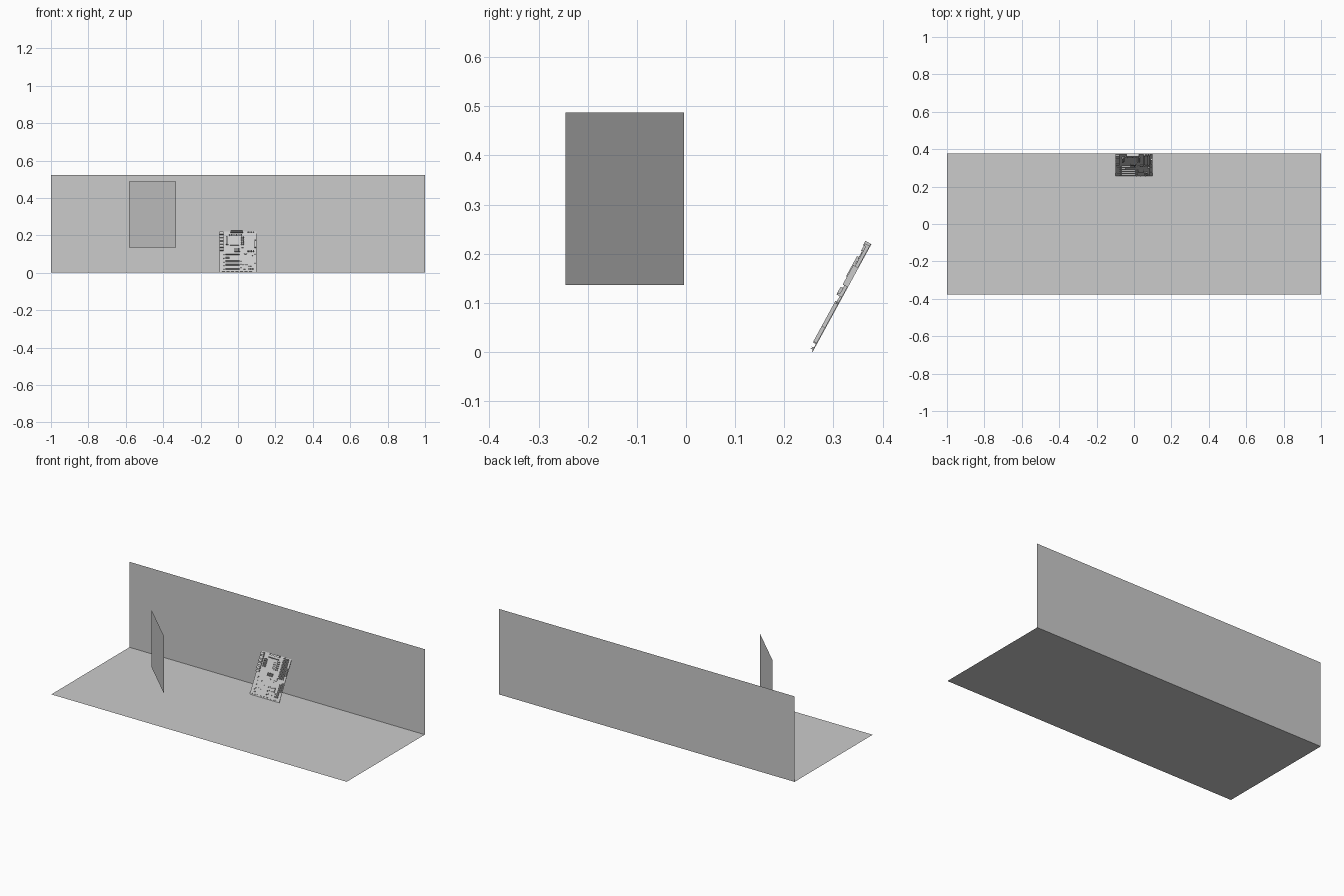
import bpy, bmesh, math
from mathutils import Matrix, Vector

if "Cube" in bpy.data.objects:
    bpy.data.objects.remove(bpy.data.objects["Cube"])


def quad(name, pts):
    me = bpy.data.meshes.new(name)
    me.from_pydata(pts, [], [(0, 1, 2, 3)])
    ob = bpy.data.objects.new(name, me)
    bpy.context.collection.objects.link(ob)
    return ob


# Floor, back wall and angled light panel (single sheets)
Y0, Y1, H = -0.377, 0.378, 0.523
quad("floor", [(-1, Y0, 0), (1, Y0, 0), (1, Y1, 0), (-1, Y1, 0)])
quad("back_wall", [(-1, Y1, 0), (1, Y1, 0), (1, Y1, H), (-1, Y1, H)])
A, B = (-0.583, -0.004), (-0.331, -0.245)
quad("light_panel", [(*B, 0.136), (*A, 0.136), (*A, 0.487), (*B, 0.487)])

# Board frame: x across, y up the board, z out of its face
TILT = Matrix.Translation((0, 0.2575, 0)) @ Matrix.Rotation(math.radians(61.4), 4, 'X')
T = 0.002


def part(name, boxes=(), cyls=()):
    """boxes: (x0, x1, y0, y1, z0, z1); cyls: (x, y, radius, height)"""
    bm = bmesh.new()
    for x0, x1, y0, y1, z0, z1 in boxes:
        m = Matrix.Translation(((x0 + x1) / 2, (y0 + y1) / 2, (z0 + z1) / 2))
        bmesh.ops.create_cube(bm, size=1, matrix=m @ Matrix.Diagonal((x1 - x0, y1 - y0, z1 - z0, 1)))
    for x, y, r, h in cyls:
        bmesh.ops.create_cone(bm, cap_ends=True, segments=12, radius1=r, radius2=r, depth=h,
                              matrix=Matrix.Translation((x, y, T + h / 2)))
    me = bpy.data.meshes.new(name)
    bm.to_mesh(me)
    bm.free()
    ob = bpy.data.objects.new(name, me)
    ob.matrix_world = TILT
    bpy.context.collection.objects.link(ob)
    return ob


def slot(x0, x1, y0, y1, h, along_x=True, wall=0.0012):
    """Open socket: base plus four thin walls"""
    z = T + h
    return [(x0, x1, y0, y1, T, T + h * 0.5),
            (x0, x1, y0, y0 + wall, T, z), (x0, x1, y1 - wall, y1, T, z),
            (x0, x0 + wall, y0, y1, T, z), (x1 - wall, x1, y0, y1, T, z)]


part("circuit_board", [(-0.1, 0.1, 0, 0.25, 0, T)])

# Memory slots with end latches
mem, latch = [], []
for i in range(4):
    x = 0.052 + i * 0.009
    mem += slot(x, x + 0.006, 0.130, 0.240, 0.006)
    for y in (0.126, 0.240):
        latch.append((x, x + 0.006, y, y + 0.005, T, 0.012))
part("memory_slots", mem)
part("memory_latches", latch)

# Expansion slots
exp = []
for i, y in enumerate((0.020, 0.042, 0.064, 0.086, 0.108)):
    exp += slot(-0.068, 0.008 if i != 3 else -0.045, y, y + 0.006, 0.007)
part("expansion_slots", exp)

# Processor socket, lid and lever
part("processor_socket", [(-0.042, 0.006, 0.166, 0.214, T, 0.005),
                          (-0.036, 0.000, 0.172, 0.208, 0.005, 0.007),
                          (0.007, 0.009, 0.164, 0.216, 0.004, 0.006)])

# Finned heatsinks
fins = []
for x0, x1, y0, y1, h in ((-0.020, 0.012, 0.126, 0.144, 0.0135),
                          (-0.064, -0.050, 0.168, 0.215, 0.014),
                          (0.024, 0.052, 0.045, 0.073, 0.007)):
    fins.append((x0, x1, y0, y1, T, T + 0.004))
    n = 5
    s = (x1 - x0) / (2 * n - 1)
    fins += [(x0 + 2 * k * s, x0 + (2 * k + 1) * s, y0, y1, T + 0.004, h) for k in range(n)]
part("heatsinks", fins)

# Rear ports along the left edge
part("rear_ports", [(-0.1, -0.078, y, y + d, T, h) for y, d, h in
                    ((0.228, 0.016, 0.012), (0.208, 0.016, 0.010), (0.190, 0.014, 0.012),
                     (0.170, 0.016, 0.010), (0.150, 0.014, 0.012), (0.132, 0.013, 0.010))])

# Power connectors, drive connectors
part("top_power_connector", slot(-0.040, 0.026, 0.240, 0.250, 0.012, wall=0.002))
part("side_power_connector", slot(0.089, 0.099, 0.150, 0.195, 0.010))
part("drive_connectors", slot(0.074, 0.082, 0.020, 0.100, 0.007) + slot(0.087, 0.094, 0.055, 0.110, 0.007))
part("data_ports", [(0.056 + i * 0.009, 0.062 + i * 0.009, y, y + 0.009, T, 0.008)
                    for i in range(2) for y in (0.020, 0.036)])

# Pin headers along the bottom edge
pins = []
for i in range(7):
    x = -0.085 + i * 0.024
    pins.append((x, x + 0.015, 0.004, 0.010, T, 0.004))
    pins += [(x + 0.001 + k * 0.003, x + 0.002 + k * 0.003, y, y + 0.001, 0.004, 0.007)
             for k in range(5) for y in (0.005, 0.008)]
part("pin_headers", pins)

# Chips
part("chips", [(x, x + s, y, y + s, T, 0.004) for x, y, s in
               ((-0.092, 0.094, 0.013), (-0.090, 0.030, 0.010), (0.018, 0.100, 0.012),
                (0.030, 0.020, 0.011), (0.020, 0.150, 0.010), (-0.090, 0.060, 0.010))])

# Capacitors and coin battery
caps = [(-0.044 + i * 0.009, 0.227, 0.003, 0.008) for i in range(8)]
caps += [(0.020 + j * 0.010, 0.170 + i * 0.011, 0.003, 0.008) for i in range(5) for j in range(2)]
caps += [(-0.075, 0.020 + i * 0.022, 0.0025, 0.006) for i in range(5)]
caps += [(0.016, 0.030 + i * 0.020, 0.0025, 0.006) for i in range(3)]
caps += [(0.040, 0.118, 0.009, 0.004)]
ob = part("capacitors_and_battery", cyls=caps)
